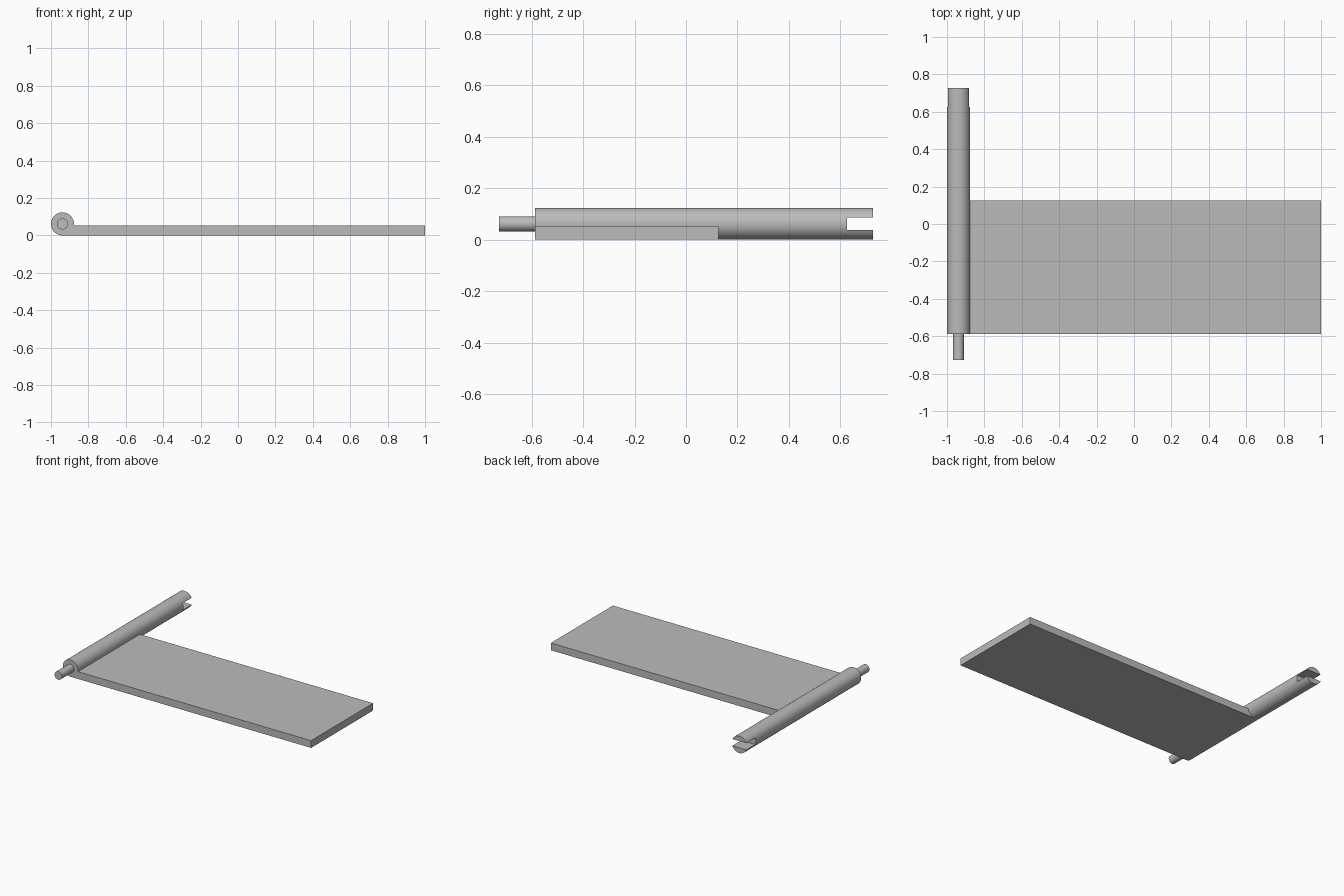
import bpy
import math

if "Cube" in bpy.data.objects:
    bpy.data.objects.remove(bpy.data.objects["Cube"], do_unlink=True)

AXIS_X, RADIUS = -0.9385, 0.0615
FRONT, BACK = -0.587, 0.727

# One plain grey for everything
grey = bpy.data.materials.new("plain grey")
grey.use_nodes = True
colour = (0.5, 0.5, 0.5, 1)
grey.diffuse_color = colour
grey.node_tree.nodes["Principled BSDF"].inputs["Base Color"].default_value = colour


def box(name, x, y, z):
    bpy.ops.mesh.primitive_cube_add(
        size=1, location=[sum(r) / 2 for r in (x, y, z)])
    ob = bpy.context.object
    ob.name = name
    ob.scale = [r[1] - r[0] for r in (x, y, z)]
    bpy.ops.object.transform_apply(location=False, rotation=False, scale=True)
    ob.data.materials.append(grey)
    return ob


def rod(name, radius, y0, y1):
    bpy.ops.mesh.primitive_cylinder_add(
        vertices=64, radius=radius, depth=y1 - y0,
        location=(AXIS_X, (y0 + y1) / 2, RADIUS), rotation=(math.pi / 2, 0, 0))
    ob = bpy.context.object
    ob.name = name
    ob.data.materials.append(grey)
    return ob


def combine(target, other, operation):
    mod = target.modifiers.new(operation.title(), 'BOOLEAN')
    mod.operation, mod.solver, mod.object = operation, 'EXACT', other
    bpy.context.view_layer.objects.active = target
    bpy.ops.object.modifier_apply(modifier=mod.name)
    bpy.data.objects.remove(other, do_unlink=True)


# Hinge barrel, slotted across its back end
barrel = rod("hinge_leaf", RADIUS, FRONT, BACK)
slot = box("slot_cutter", (-1.1, -0.8), (0.625, 0.8), (0.038, 0.087))
slot.hide_render = True
combine(barrel, slot, 'DIFFERENCE')

# Flat leaf, tangent to the underside of the barrel
leaf = box("flat_leaf", (AXIS_X, 1), (FRONT, 0.126), (0, 0.053))
combine(barrel, leaf, 'UNION')

# Pin at the front end
pin = rod("hinge_pin", 0.0295, -BACK, FRONT + 0.02)

for ob in (barrel, pin):
    bpy.ops.object.select_all(action='DESELECT')
    ob.select_set(True)
    bpy.context.view_layer.objects.active = ob
    bpy.ops.object.shade_smooth_by_angle(angle=math.radians(30))
